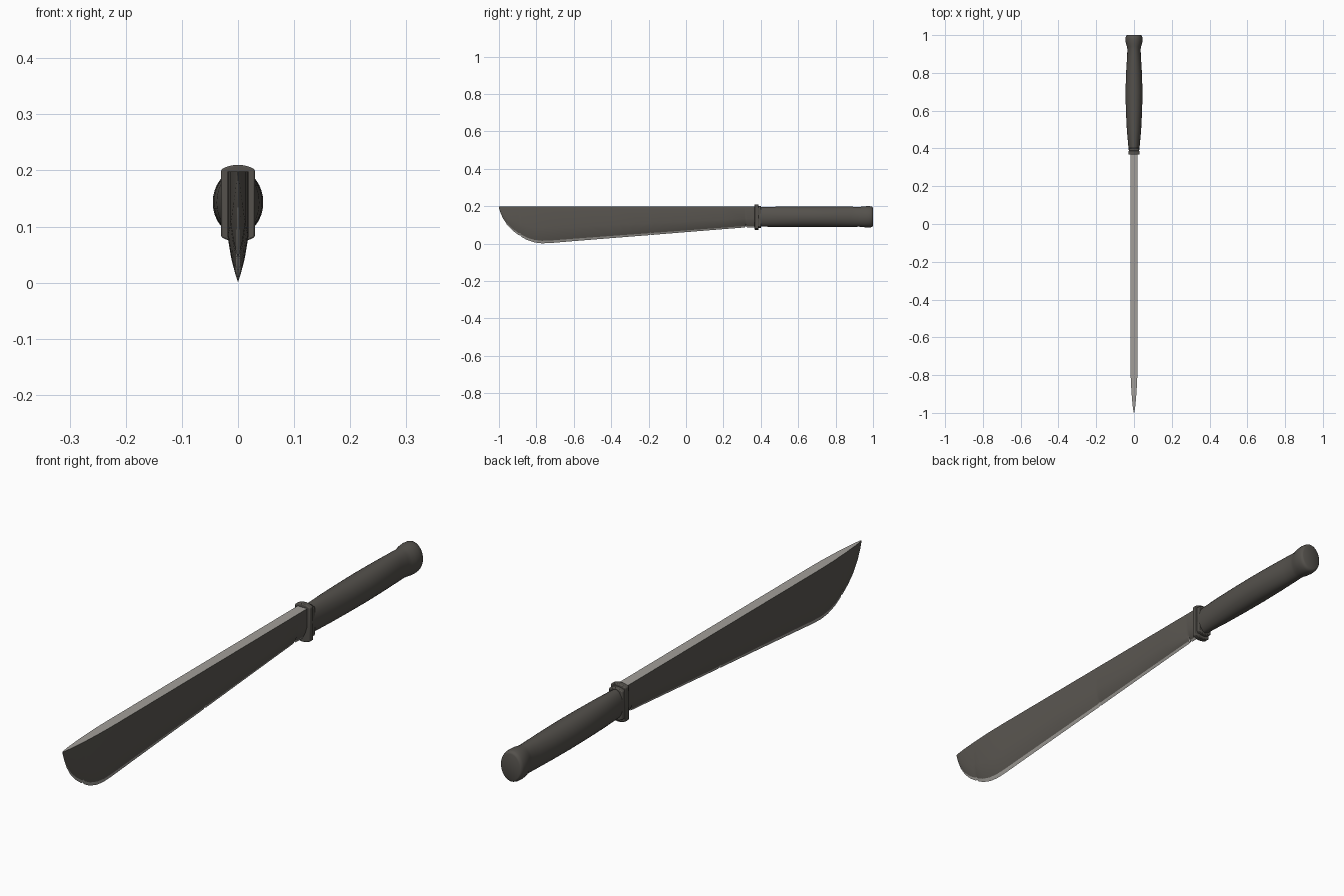
import bpy, bmesh, math

if "Cube" in bpy.data.objects:
    bpy.data.objects.remove(bpy.data.objects["Cube"])


def material(name, rgb):
    m = bpy.data.materials.new(name)
    m.diffuse_color = (*rgb, 1)
    m.use_nodes = True
    m.node_tree.nodes["Principled BSDF"].inputs["Base Color"].default_value = m.diffuse_color
    return m


DARK_STEEL = material("dark steel", (0.105, 0.096, 0.084))
BARE_STEEL = material("bare steel", (0.36, 0.345, 0.32))
GRIP = material("dark grip", (0.09, 0.083, 0.073))


def loft(name, rings, mats, rule=None, angle=30):
    """Skin a list of closed rings, cap both ends."""
    bm = bmesh.new()
    vs = [[bm.verts.new(p) for p in r] for r in rings]
    n = len(rings[0])
    for a, b in zip(vs, vs[1:]):
        for i in range(n):
            f = bm.faces.new((a[i], a[(i + 1) % n], b[(i + 1) % n], b[i]))
            f.material_index = rule(i) if rule else 0
    bm.faces.new(vs[0])
    bm.faces.new(vs[-1])
    bmesh.ops.recalc_face_normals(bm, faces=bm.faces)
    me = bpy.data.meshes.new(name)
    bm.to_mesh(me)
    bm.free()
    for m in mats:
        me.materials.append(m)
    ob = bpy.data.objects.new(name, me)
    bpy.context.collection.objects.link(ob)
    bpy.ops.object.select_all(action='DESELECT')
    ob.select_set(True)
    bpy.context.view_layer.objects.active = ob
    bpy.ops.object.shade_smooth_by_angle(angle=math.radians(angle))
    return ob


# Blade: (y, edge height, half thickness), spine runs flat at z = 0.2
stations = [(-1.0, .190, .001), (-.992, .165, .003), (-.978, .133, .005), (-.955, .098, .008),
            (-.925, .068, .0105), (-.893, .044, .013), (-.886, .045, .0135), (-.88, .036, .014),
            (-.85, .019, .0155), (-.81, .006, .0175), (-.77, .001, .0185), (-.72, .003, .019),
            (-.6, .013, .019), (-.4, .029, .019), (-.196, .045, .019), (-.19, .049, .019),
            (-.184, .046, .019), (0, .061, .019), (.2, .077, .019), (.315, .086, .019),
            (.32, .094, .019), (.328, .086, .019), (.385, .086, .019)]
rings = []
for y, e, w in stations:
    h = .198 - e
    half = [(w, .198), (w, e + .42 * h), (w * .62, e + .2 * h), (w * .25, e + .07 * h)]
    rings.append([(x, y, z) for x, z in half] + [(0, y, e)]
                 + [(-x, y, z) for x, z in reversed(half)])
# segments 3, 4 are the ground edge, segment 8 the spine
loft("blade", rings, [DARK_STEEL, BARE_STEEL], lambda i: int(i in (3, 4, 8)))

# Handle: (y, half width, half height) ellipses with a flared pommel
prof = [(.375, .026, .051), (.42, .031, .053), (.5, .038, .054), (.6, .043, .054),
        (.7, .045, .054), (.8, .042, .054), (.88, .037, .054), (.925, .035, .053),
        (.94, .038, .054), (.955, .043, .056), (.975, .045, .057), (.988, .044, .056),
        (.997, .041, .053), (1.0, .036, .047)]
N = 32
loft("handle", [[(a * math.cos(t), y, .143 + b * math.sin(t))
                 for t in (2 * math.pi * i / N for i in range(N))] for y, a, b in prof],
     [GRIP], angle=50)


# Guard: plate with arched top and bottom, plus thin collar behind it
def plate(name, y0, y1, w, top, bottom, arch):
    xs = [w * (i / 4 - 1) for i in range(9)]
    out = [(x, top - arch * (x / w) ** 2) for x in xs]
    out += [(x, bottom + arch * (x / w) ** 2) for x in reversed(xs)]
    ob = loft(name, [[(x, y, z) for x, z in out] for y in (y0, y1)], [GRIP])
    b = ob.modifiers.new("soft edges", 'BEVEL')
    b.width, b.segments, b.limit_method = .003, 2, 'ANGLE'


plate("guard", .367, .388, .030, .210, .073, .008)
plate("guard_collar", .385, .402, .027, .201, .084, .008)
